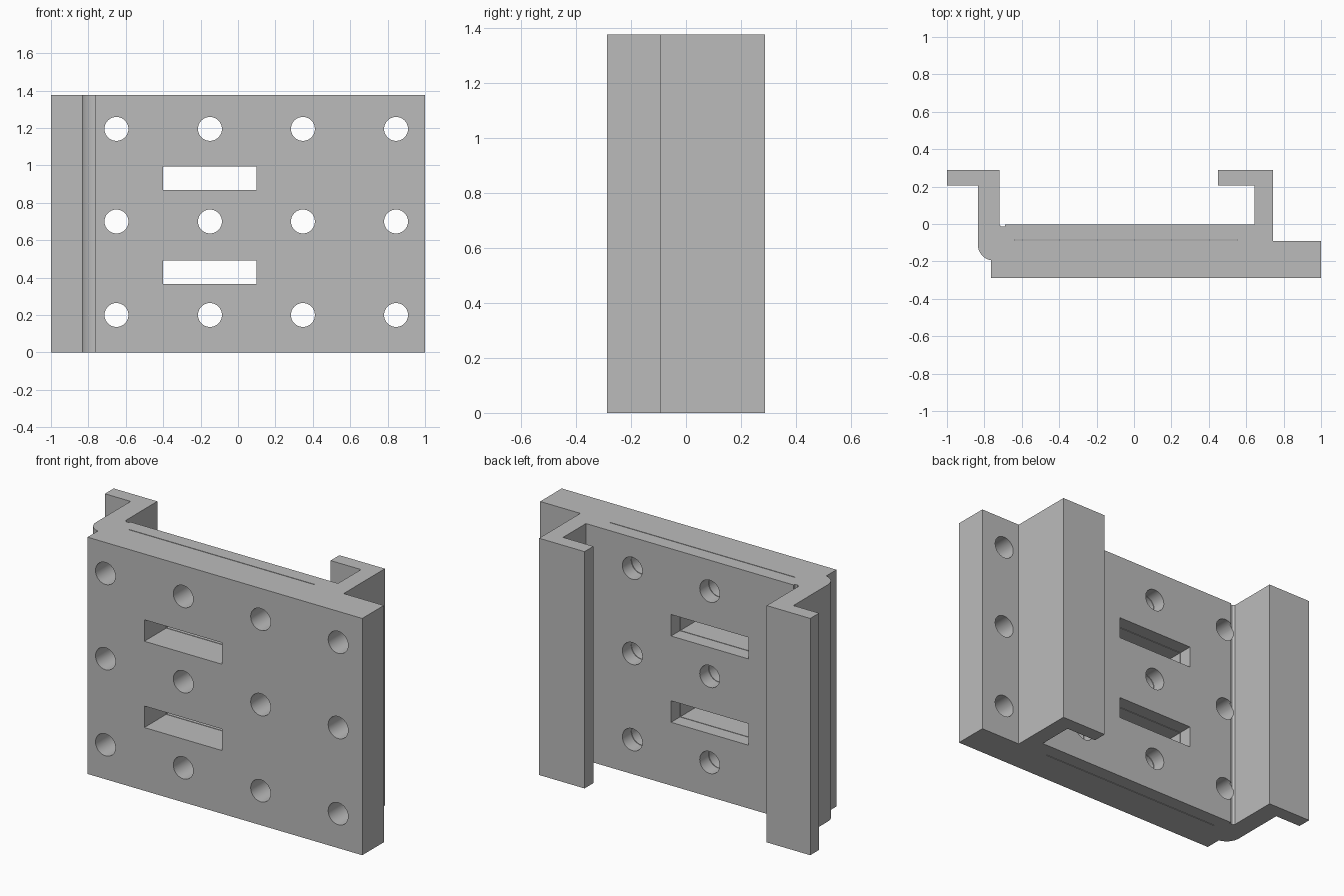
import bpy
import bmesh
import math
from mathutils import Matrix, Vector

cube = bpy.data.objects.get("Cube")
if cube:
    bpy.data.objects.remove(cube, do_unlink=True)

HEIGHT = 1.375

grey = bpy.data.materials.new("plain grey")
grey.use_nodes = True
colour = (0.5, 0.5, 0.5, 1)
grey.diffuse_color = colour
grey.node_tree.nodes["Principled BSDF"].inputs["Base Color"].default_value = colour


def make_object(name, bm):
    bmesh.ops.recalc_face_normals(bm, faces=bm.faces)
    mesh = bpy.data.meshes.new(name)
    bm.to_mesh(mesh)
    bm.free()
    mesh.materials.append(grey)
    obj = bpy.data.objects.new(name, mesh)
    bpy.context.collection.objects.link(obj)
    return obj


def add_box(bm, low, high):
    low, high = Vector(low), Vector(high)
    size = Matrix.Diagonal((*(high - low), 1))
    bmesh.ops.create_cube(bm, size=1, matrix=Matrix.Translation((low + high) / 2) @ size)


# Plate with two hooked side rails, extruded upwards from one outline
corner = []
for i in range(9):
    a = math.pi + math.radians(80) * i / 8
    corner.append((-0.75 + 0.085 * math.cos(a), -0.11 + 0.085 * math.sin(a)))

outline = [
    (-0.765, -0.288), (1, -0.288), (1, -0.09), (0.742, -0.09),
    (0.742, 0.288), (0.45, 0.288), (0.45, 0.207), (0.645, 0.207),
    (0.645, -0.003), (-0.69, -0.003), (-0.69, -0.014), (-0.708, -0.014),
    (-0.72, -0.003), (-0.72, 0.288), (-1, 0.288), (-1, 0.207), (-0.835, 0.207),
] + corner

bm = bmesh.new()
base = bm.faces.new([bm.verts.new((x, y, 0)) for x, y in outline])
grown = bmesh.ops.extrude_face_region(bm, geom=[base], use_keep_orig=True)
top = [v for v in grown["geom"] if isinstance(v, bmesh.types.BMVert)]
bmesh.ops.translate(bm, verts=top, vec=(0, 0, HEIGHT))
bracket = make_object("mounting_bracket", bm)

# Thin slit running the full height inside the plate
bm = bmesh.new()
add_box(bm, (-0.64, -0.088, -0.1), (0.55, -0.084, HEIGHT + 0.1))
slit = make_object("slit_cutter", bm)

# Round holes and the two strap slots
bm = bmesh.new()
for x in (-0.65, -0.15, 0.347, 0.845):
    for z in (0.2, 0.7, 1.195):
        place = Matrix.Translation((x, -0.15, z)) @ Matrix.Rotation(math.pi / 2, 4, "X")
        bmesh.ops.create_cone(bm, cap_ends=True, segments=40, radius1=0.064,
                              radius2=0.064, depth=0.4, matrix=place)
for z in (0.367, 0.868):
    add_box(bm, (-0.4, -0.4, z), (0.098, 0.1, z + 0.125))
holes = make_object("hole_cutter", bm)

bpy.context.view_layer.objects.active = bracket
for cutter in (slit, holes):
    cutter.hide_render = True
    cut = bracket.modifiers.new(cutter.name, "BOOLEAN")
    cut.operation = "DIFFERENCE"
    cut.solver = "EXACT"
    cut.object = cutter
    bpy.ops.object.modifier_apply(modifier=cut.name)
    bpy.data.objects.remove(cutter, do_unlink=True)

bracket.select_set(True)
bpy.ops.object.shade_smooth_by_angle(angle=math.radians(30))
